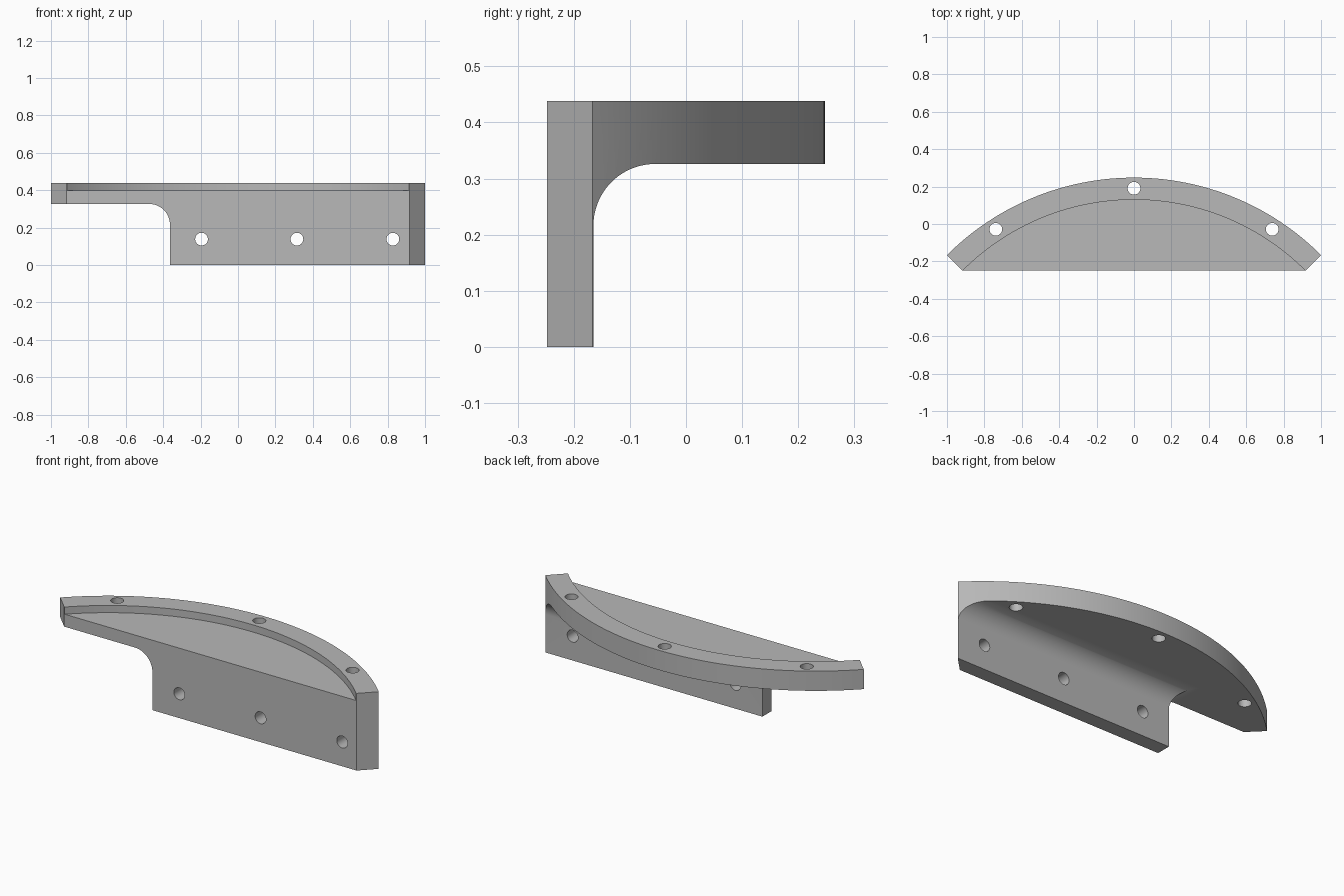
import bpy, bmesh
from math import sin, cos, pi, radians
from mathutils import Vector

cube = bpy.data.objects.get("Cube")
if cube:
    bpy.data.objects.remove(cube, do_unlink=True)

TOP, UNDER, FLOOR = 0.438, 0.326, 0.397      # plate top, underside, recess floor
FRONT, WALL_BACK, NOTCH_X = -0.248, -0.165, -0.364
R_OUT, R_IN = 2 ** 0.5, 1.296                # rim radii
CY = 0.248 - R_OUT                           # centre of the rim arc
HOLE = 0.034

grey = bpy.data.materials.new("grey")
grey.use_nodes = True
grey.diffuse_color = (0.48, 0.48, 0.48, 1)
grey.node_tree.nodes["Principled BSDF"].inputs["Base Color"].default_value = grey.diffuse_color


def arc(cx, cy, r, start, end, n):
    """Points along a circular arc, angles in degrees."""
    return [(cx + r * cos(radians(start + (end - start) * i / n)),
             cy + r * sin(radians(start + (end - start) * i / n))) for i in range(n + 1)]


def prism(name, outline, axis, low, high):
    """Extrude a 2D outline along x, y or z."""
    place = {"x": lambda a, b, t: (t, a, b),
             "y": lambda a, b, t: (a, t, b),
             "z": lambda a, b, t: (a, b, t)}[axis]
    bm = bmesh.new()
    face = bm.faces.new([bm.verts.new(place(a, b, low)) for a, b in outline])
    new = bmesh.ops.extrude_face_region(bm, geom=[face])["geom"]
    shift = Vector(place(0, 0, high - low))
    bmesh.ops.translate(bm, vec=shift, verts=[g for g in new if isinstance(g, bmesh.types.BMVert)])
    bmesh.ops.recalc_face_normals(bm, faces=bm.faces)
    mesh = bpy.data.meshes.new(name)
    bm.to_mesh(mesh)
    bm.free()
    mesh.materials.append(grey)
    ob = bpy.data.objects.new(name, mesh)
    bpy.context.collection.objects.link(ob)
    return ob


def combine(target, tool, operation):
    """Apply a boolean and discard its helper."""
    mod = target.modifiers.new(operation, "BOOLEAN")
    mod.operation, mod.object, mod.solver = operation, tool, "EXACT"
    bpy.context.view_layer.objects.active = target
    bpy.ops.object.modifier_apply(modifier=mod.name)
    bpy.data.objects.remove(tool, do_unlink=True)


# L-shaped section with a filleted inner corner
r = 0.11
section = [(-0.4, 0), (WALL_BACK, 0)]
section += arc(WALL_BACK + r, UNDER - r, r, 180, 90, 20)
section += [(0.4, UNDER), (0.4, TOP), (-0.4, TOP)]
bracket = prism("curved_bracket", section, "x", -1.2, 1.2)

# Curved plan with mitred ends
plan = arc(0, CY, R_OUT, 45, 135, 80)
tip = FRONT - CY
plan += [(-tip, FRONT), (tip, FRONT)]
combine(bracket, prism("plan", plan, "z", -0.2, 0.7), "INTERSECT")

# Rounded notch under the right end
notch = [(-1.3, -0.1), (NOTCH_X, -0.1)]
notch += arc(NOTCH_X - r, UNDER - r, r, 0, 90, 20) + [(-1.3, UNDER)]
combine(bracket, prism("notch", notch, "y", -0.5, 0.5), "DIFFERENCE")

# Shallow recess inside the rim
recess = arc(0, CY, R_IN, 40, 140, 80)
combine(bracket, prism("recess", recess, "z", FLOOR, 0.7), "DIFFERENCE")

# Screw holes through the rim and the wall
for angle in (57, 90, 123):
    x, y = arc(0, CY, 1.357, angle, angle, 1)[0]
    combine(bracket, prism("rim_hole", arc(x, y, HOLE, 0, 348.75, 31), "z", 0.2, 0.6), "DIFFERENCE")
for x in (-0.195, 0.315, 0.828):
    combine(bracket, prism("wall_hole", arc(x, 0.138, HOLE, 0, 348.75, 31), "y", -0.4, 0), "DIFFERENCE")

bpy.ops.object.select_all(action="DESELECT")
bracket.select_set(True)
bpy.context.view_layer.objects.active = bracket
bpy.ops.object.shade_smooth_by_angle(angle=radians(30))
